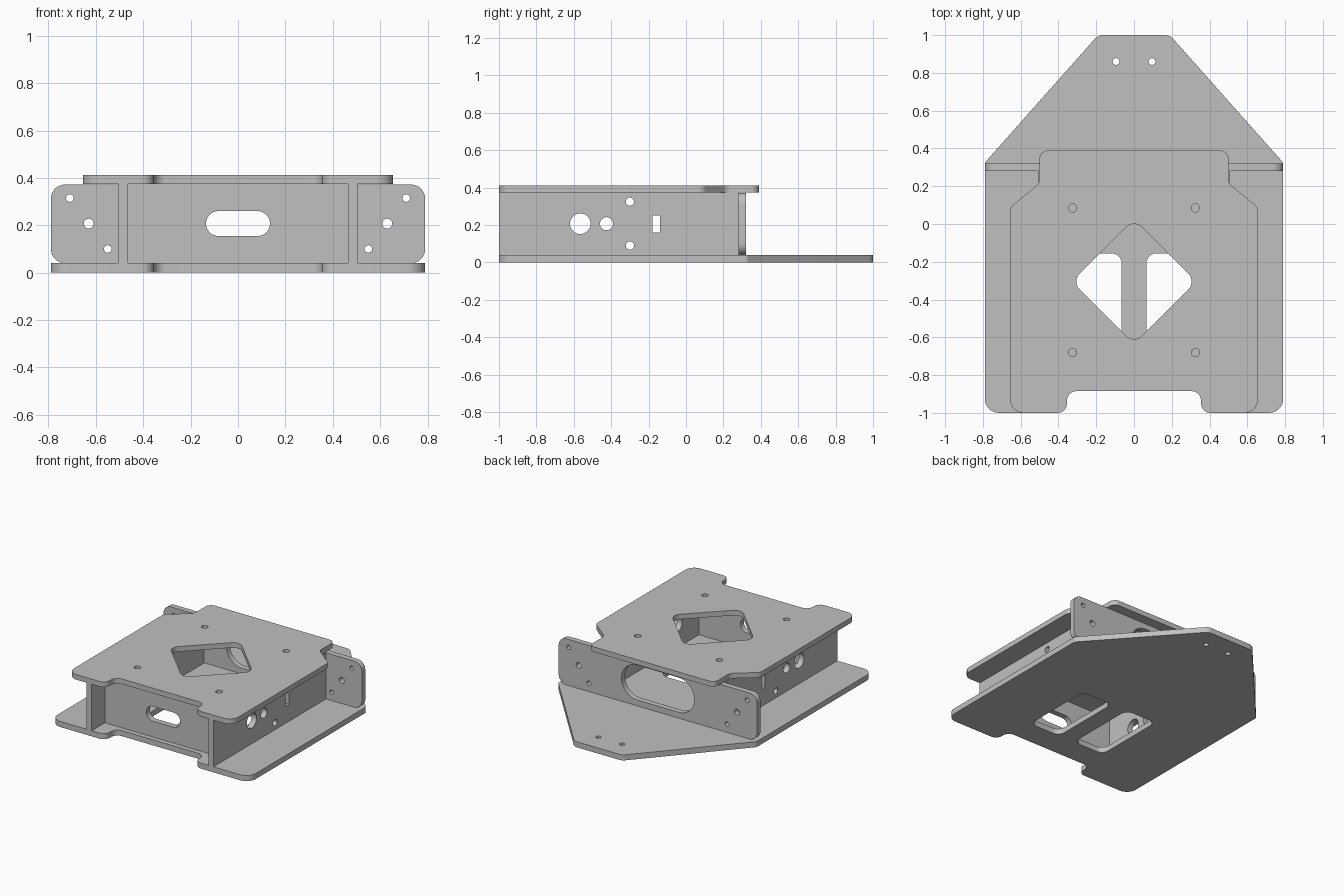
import bpy, bmesh, math
from mathutils import Vector, Matrix

if "Cube" in bpy.data.objects:
    bpy.data.objects.remove(bpy.data.objects["Cube"], do_unlink=True)

grey = bpy.data.materials.new("plain grey")
grey.use_nodes = True
GREY = (0.53, 0.53, 0.53, 1)
grey.diffuse_color = GREY
grey.node_tree.nodes["Principled BSDF"].inputs["Base Color"].default_value = GREY


def rounded(corners, steps=8):
    """Closed outline from (u, v, radius) corners, each filleted."""
    out, n = [], len(corners)
    for i, (u, v, r) in enumerate(corners):
        p = Vector((u, v))
        a = (Vector(corners[i - 1][:2]) - p).normalized()
        b = (Vector(corners[(i + 1) % n][:2]) - p).normalized()
        if r == 0:
            out.append(p)
            continue
        half = a.angle(b) / 2
        centre = p + (a + b).normalized() * (r / math.sin(half))
        start = p + a * (r / math.tan(half)) - centre
        end = p + b * (r / math.tan(half)) - centre
        sweep = start.angle_signed(end)
        for k in range(steps + 1):
            out.append(centre + Matrix.Rotation(-sweep * k / steps, 2) @ start)
    return out


def box(u0, u1, v0, v1, r=0):
    return rounded([(u0, v0, r), (u1, v0, r), (u1, v1, r), (u0, v1, r)])


def circle(u, v, r, n=32):
    return [Vector((u + r * math.cos(2 * math.pi * k / n),
                    v + r * math.sin(2 * math.pi * k / n))) for k in range(n)]


def mirrored(half):
    """Complete a right-hand chain of corners across u = 0."""
    return half + [(-u, v, r) for u, v, r in reversed(half)]


# Sheet orientations: local (u, v, thickness) to world
FLAT = Matrix.Identity(4)
FACING_FRONT = Matrix.Rotation(math.pi / 2, 4, 'X')
FACING_SIDE = Matrix(((0, 0, 1, 0), (1, 0, 0, 0), (0, 1, 0, 0), (0, 0, 0, 1)))


def sheet(name, outlines, thickness, turn, middle):
    """Cut a sheet: first outline is the edge, the rest are holes."""
    curve = bpy.data.curves.new(name, 'CURVE')
    curve.dimensions = '2D'
    curve.fill_mode = 'BOTH'
    curve.extrude = thickness / 2
    for pts in outlines:
        s = curve.splines.new('POLY')
        s.points.add(len(pts) - 1)
        for q, p in zip(s.points, pts):
            q.co = (p.x, p.y, 0, 1)
        s.use_cyclic_u = True
    temp = bpy.data.objects.new(name + "_outline", curve)
    bpy.context.collection.objects.link(temp)
    bpy.context.view_layer.update()
    graph = bpy.context.evaluated_depsgraph_get()
    mesh = bpy.data.meshes.new_from_object(temp.evaluated_get(graph))
    bpy.data.objects.remove(temp, do_unlink=True)
    mesh.transform(Matrix.Translation(middle) @ turn)
    bm = bmesh.new()
    bm.from_mesh(mesh)
    bmesh.ops.remove_doubles(bm, verts=bm.verts, dist=1e-5)
    bmesh.ops.recalc_face_normals(bm, faces=bm.faces)
    bm.to_mesh(mesh)
    bm.free()
    mesh.materials.clear()
    mesh.materials.append(grey)
    ob = bpy.data.objects.new(name, mesh)
    bpy.context.collection.objects.link(ob)
    bpy.ops.object.select_all(action='DESELECT')
    ob.select_set(True)
    bpy.context.view_layer.objects.active = ob
    bpy.ops.object.shade_smooth_by_angle(angle=math.radians(30))
    return ob


T = 0.04
WALL_LOW, WALL_TOP, MID = 0.04, 0.375, 0.207
notch = [(0.355, -1, 0.05), (0.355, -0.885, 0.05)]

# Base plate with tapered tail, tail holes and two slots
base = mirrored([(0.19, 1, 0.06), (0.79, 0.325, 0.03), (0.79, -1, 0.075)] + notch)
base_holes = [circle(s * 0.095, 0.86, 0.018) for s in (-1, 1)]
base_holes += [box(0.065, 0.315, -0.7, -0.155, 0.055),
               box(-0.315, -0.065, -0.7, -0.155, 0.055)]
sheet("base_plate", [rounded(base)] + base_holes, T, FLAT, (0, 0, T / 2))

# Top plate with diamond opening and four mounting holes
top = mirrored([(0.5, 0.39, 0.045), (0.5, 0.215, 0.05),
                (0.655, 0.09, 0.05), (0.655, -1, 0.07)] + notch)
L, C = 0.33, -0.305
diamond = rounded([(L, C, 0.06), (0, C + L, 0.06), (-L, C, 0.06), (0, C - L, 0.06)])
mounts = [circle(s * 0.325, y, 0.022) for s in (-1, 1) for y in (-0.68, 0.085)]
sheet("top_plate", [rounded(top), diamond] + mounts, 0.037, FLAT, (0, 0, 0.3935))

# Side walls with round ports and a small rectangular slot
ports = [circle(-0.565, MID, 0.055), circle(-0.425, MID, 0.035),
         circle(-0.3, 0.325, 0.022), circle(-0.3, 0.09, 0.022),
         box(-0.18, -0.14, 0.16, 0.252)]
for side, s in (("left", 1), ("right", -1)):
    sheet(side + "_wall", [box(-1, 0.28, WALL_LOW, WALL_TOP)] + ports,
          T, FACING_SIDE, (s * 0.485, 0, 0))

# Recessed front wall with long slot
sheet("front_wall", [box(-0.465, 0.465, WALL_LOW, WALL_TOP),
                     box(-0.135, 0.135, 0.155, 0.26, 0.052)],
      T, FACING_FRONT, (0, -0.83, 0))

# Wide back wall with large slot and angled rows of bolt holes
bolts = [circle(s * x, z, r) for s in (-1, 1)
         for x, z, r in ((0.71, 0.315, 0.016), (0.63, MID, 0.021), (0.55, 0.1, 0.016))]
sheet("back_wall", [box(-0.79, 0.79, WALL_LOW, 0.372, 0.06),
                    box(-0.29, 0.29, 0.082, 0.332, 0.124)] + bolts,
      T, FACING_FRONT, (0, 0.3, 0))
